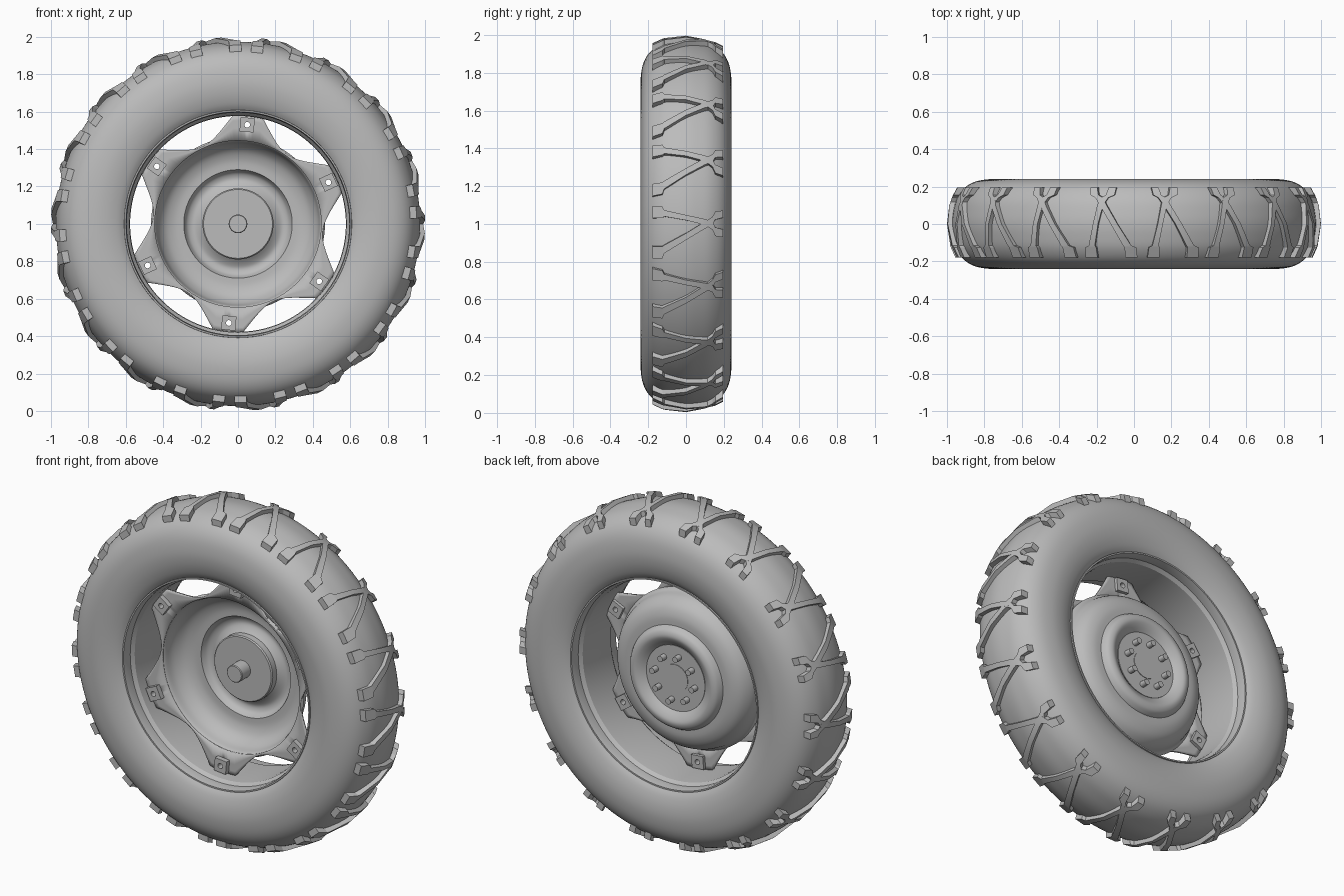
import bpy, bmesh, math

if "Cube" in bpy.data.objects:
    bpy.data.objects.remove(bpy.data.objects["Cube"], do_unlink=True)

grey = bpy.data.materials.new("plain grey")
grey.use_nodes = True
COLOUR = (0.5, 0.5, 0.5, 1)
grey.diffuse_color = COLOUR
grey.node_tree.nodes["Principled BSDF"].inputs["Base Color"].default_value = COLOUR


def polar(r, a, y):
    """Point at radius r and angle a around the axle."""
    return (r * math.cos(a), y, 1 + r * math.sin(a))


def finish(name, bm, angle=35):
    bmesh.ops.remove_doubles(bm, verts=bm.verts, dist=0.00001)
    bmesh.ops.recalc_face_normals(bm, faces=bm.faces)
    mesh = bpy.data.meshes.new(name)
    bm.to_mesh(mesh)
    bm.free()
    ob = bpy.data.objects.new(name, mesh)
    bpy.context.collection.objects.link(ob)
    mesh.materials.append(grey)
    bpy.ops.object.select_all(action='DESELECT')
    ob.select_set(True)
    bpy.context.view_layer.objects.active = ob
    bpy.ops.object.shade_smooth_by_angle(angle=math.radians(angle))
    return ob


def loft(bm, rings, closed=False, caps=False):
    """Skin a list of equal closed rings of points."""
    rows = [[bm.verts.new(p) for p in ring] for ring in rings]
    n = len(rows[0])
    pairs = list(zip(rows, rows[1:])) + ([(rows[-1], rows[0])] if closed else [])
    for a, b in pairs:
        for i in range(n):
            j = (i + 1) % n
            bm.faces.new((a[i], a[j], b[j], b[i]))
    if caps:
        bm.faces.new(rows[0])
        bm.faces.new(rows[-1])


def lathe(name, profile, segs=96, closed=True, angle=35):
    """Revolve (radius, y) points around the axle."""
    bm = bmesh.new()
    turn = math.tau / segs
    loft(bm, [[polar(r, i * turn, y) for i in range(segs)] for r, y in profile],
         closed, not closed)
    return finish(name, bm, angle)


def mirrored(half):
    return half + [(r, -y) for r, y in reversed(half) if y != 0]


def smooth_curve(pts, steps=4):
    """Catmull-Rom interpolation of 2D points."""
    out = []
    ext = [pts[0]] + pts + [pts[-1]]
    for a, b, c, d in zip(ext, ext[1:], ext[2:], ext[3:]):
        for k in range(steps):
            t = k / steps
            out.append(tuple(0.5 * (2 * q + (s - p) * t + (2 * p - 5 * q + 4 * s - u) * t * t
                             + (3 * q - p - 3 * s + u) * t ** 3)
                             for p, q, s, u in zip(a, b, c, d)))
    return out + [pts[-1]]


# Tyre body
tyre_half = [(0.605, -0.195), (0.64, -0.217), (0.70, -0.235), (0.77, -0.24), (0.85, -0.226),
             (0.91, -0.19), (0.95, -0.13), (0.968, -0.06), (0.974, 0)]
lathe("tyre", smooth_curve(mirrored(tyre_half)), 128)

# Rim with stepped lips
rim_in = [(0.608, -0.205), (0.60, -0.205), (0.595, -0.18), (0.595, -0.15),
          (0.58, -0.13), (0.577, -0.08)]
lathe("rim", mirrored(rim_in) + [(0.61, 0.19), (0.61, -0.19)], 96, angle=25)

# Tread bars: crossed pairs, each row is (y, offset round the tyre, half width)
bar_up = [(-0.178, 0.06, 0.034), (-0.125, 0.058, 0.03), (-0.115, 0.052, 0.017),
          (0, 0.028, 0.014), (0.10, 0.005, 0.016), (0.14, -0.015, 0.022),
          (0.155, -0.048, 0.024), (0.195, -0.058, 0.022)]
bar_down = [(-0.178, -0.165, 0.034), (-0.125, -0.16, 0.032), (-0.115, -0.142, 0.022),
            (0, -0.073, 0.018), (0.10, -0.012, 0.019), (0.14, 0.012, 0.022),
            (0.155, 0.04, 0.022), (0.195, 0.05, 0.02)]


def tread_top(y):
    return 1.0 - 0.045 * (abs(y) / 0.18) ** 2.2


bm = bmesh.new()
for k in range(18):
    base = math.radians(20 * k + 0.3)
    for path in (bar_up, bar_down):
        rings = []
        for y, s, w in path:
            top = tread_top(y)
            low = top - 0.075
            rings.append([polar(low, base + s - w, y), polar(low, base + s + w, y),
                          polar(top, base + s + w, y), polar(top, base + s - w, y)])
        loft(bm, rings, caps=True)
finish("tread_bars", bm, 20)

# Dished wheel centre, bulging to the back
dish_front = smooth_curve([(0.455, -0.066), (0.44, -0.05), (0.425, 0), (0.39, 0.045),
                           (0.34, 0.068), (0.29, 0.072)])
groove = smooth_curve([(0.287, 0.08), (0.27, 0.105), (0.24, 0.115), (0.21, 0.103), (0.18, 0.08)])
front = dish_front + groove
back = [(r + 0.01, y + 0.013) for r, y in reversed(front)]
lathe("wheel_dish", front + back, 96)

# Scalloped flange with six lobes reaching the rim
LOBE = 24.7
TAB_ANGLES = [math.radians(LOBE + 60 * k) for k in range(6)]
bm = bmesh.new()
rows = []
for i in range(180):
    from_gap = abs((2 * i + 30) % 60 - 30)      # degrees from the middle of a gap
    from_gap = 30 - from_gap
    outer = 0.455 + 0.125 * min(1, from_gap / 22) ** 2
    ang = math.radians(LOBE + 2 * i)
    rows.append([bm.verts.new(polar(0.445 + (outer - 0.445) * f, ang, -0.06))
                 for f in (0, 0.5, 0.8, 1)])
for i in range(180):
    a, b = rows[i], rows[(i + 1) % 180]
    beside_lobe = i % 30 in (0, 29)
    for j in range(3):
        if not (beside_lobe and j == 1):        # bolt opening behind each tab
            bm.faces.new((a[j], a[j + 1], b[j + 1], b[j]))
flange = finish("flange", bm)
thick = flange.modifiers.new("thickness", 'SOLIDIFY')
thick.thickness = 0.012
thick.offset = 0

# Drilled fixing tabs
bm = bmesh.new()
for ang in TAB_ANGLES:
    def tab_ring(size, y, square):
        pts = []
        for i in range(24):
            c, s = math.cos(i * math.tau / 24), math.sin(i * math.tau / 24)
            d = size / max(abs(c), abs(s)) if square else size
            u, v = 0.532 + d * c, d * s
            pts.append((u * math.cos(ang) - v * math.sin(ang), y,
                        1 + u * math.sin(ang) + v * math.cos(ang)))
        return pts
    loft(bm, [tab_ring(0.038, -0.095, True), tab_ring(0.038, -0.035, True),
              tab_ring(0.015, -0.035, False), tab_ring(0.015, -0.095, False)], closed=True)
finish("fixing_tabs", bm)

# Hub: front drum, axle stub, back plate and centre cap
lathe("hub_drum", [(0.184, 0.045), (0.19, 0.051), (0.19, 0.096)], 64, closed=False)
lathe("axle_stub", [(0.046, -0.035), (0.05, -0.031), (0.05, 0.05)], 32, closed=False)
lathe("hub_back_cap", [(0.08, 0.09), (0.08, 0.099)], 48, closed=False)

# Wheel studs on the back of the hub
bm = bmesh.new()
for k in range(8):
    cx, _, cz = polar(0.13, math.radians(45 * k + 10), 0)
    loft(bm, [[(cx + 0.017 * math.cos(i * math.tau / 16), y,
                cz + 0.017 * math.sin(i * math.tau / 16)) for i in range(16)]
              for y in (0.09, 0.135)], caps=True)
finish("wheel_studs", bm)
